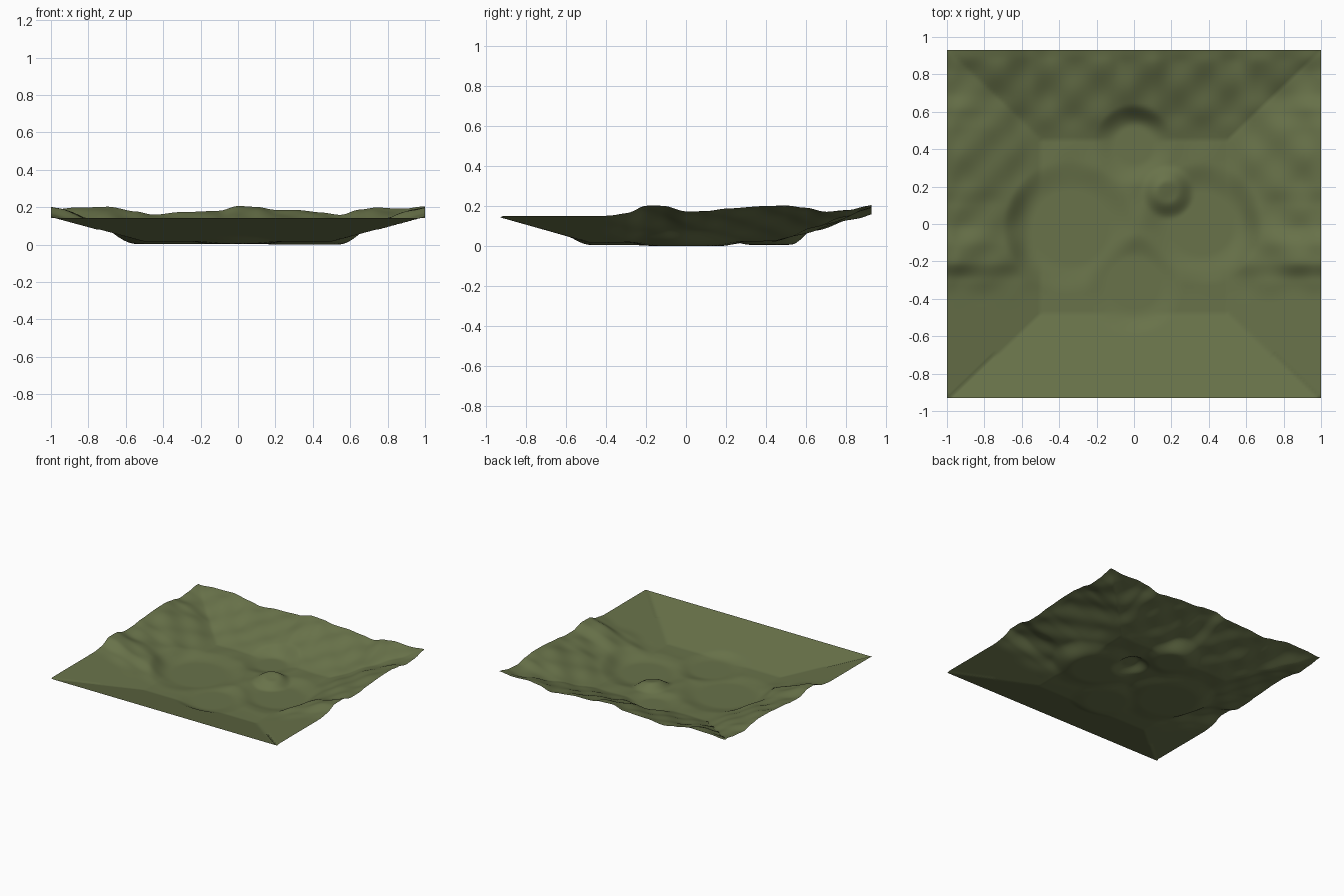
import bpy, bmesh, math

if "Cube" in bpy.data.objects:
    bpy.data.objects.remove(bpy.data.objects["Cube"])

NX, NY = 128, 124
HX, HY = 1.0, 0.93

# Heights of the rolling rim above the base ramp
BACK = [(-1, .035), (-.85, .046), (-.7, .053), (-.55, .025), (-.45, .01), (-.3, .022),
        (-.1, .03), (0, .055), (.1, .05), (.2, .035), (.3, .034), (.45, .02), (.55, .009),
        (.65, .034), (.75, .048), (.9, .04), (1, .052)]
SIDE = [(-.93, 0), (-.42, 0), (-.3, .018), (-.2, .05), (-.12, .05), (0, .021), (.1, .024),
        (.2, .035), (.4, .05), (.5, .05), (.6, .04), (.7, .02), (.8, .026), (.93, .05)]

# Levelled hollows: x, y, inner radius, outer radius, floor height
HOLLOWS = [(-.34, -.02, .20, .36, .017), (.36, .0, .17, .33, .014),
           (0, -.32, .14, .27, .018), (0, .42, .10, .22, .020)]


def smooth(a, b, v):
    t = min(1, max(0, (v - a) / (b - a)))
    return t * t * (3 - 2 * t)


def profile(points, v):
    for (a, p), (b, q) in zip(points, points[1:]):
        if v <= b:
            return p + (q - p) * smooth(a, b, v)
    return points[-1][1]


def height(x, y):
    # Four ramps around a flat floor
    side = max(0, (abs(x) - .5) / .5)
    front = max(0, (-y - .48) / .45)
    back = max(0, (y - .45) / .48)
    ramp = max(side, front, back)
    z = .03 + .135 * ramp if front < side or front < back else .03 + .127 * ramp

    # Rolling ground that fades out toward the front
    near_back = 1 / (HY - y + .03) ** 2
    near_side = 1 / (HX - abs(x) + .03) ** 2
    roll = (profile(BACK, x) * near_back + profile(SIDE, y) * near_side) / (near_back + near_side)
    ripple = .004 * math.sin(21 * (x + y)) + .003 * math.sin(24 * (x - y) + 1)
    fade = smooth(-.46, -.2, y)
    z += fade * (roll * (.25 + .75 * smooth(0, .9, ramp))
                 + ripple * (.3 + .7 * smooth(0, .3, ramp)) * (1 - .7 * smooth(.85, 1, ramp)))

    # Hollows
    for cx, cy, inner, outer, level in HOLLOWS:
        d = math.hypot(x - cx, y - cy)
        z += (level - z) * (1 - smooth(inner, outer, d))

    # Small round mound
    z += .045 * (1 - smooth(.05, .145, math.hypot(x - .18, y - .17)))
    return z


# Ground sheet
bm = bmesh.new()
grid = []
for j in range(NY + 1):
    y = -HY + 2 * HY * j / NY
    grid.append([bm.verts.new((-HX + 2 * HX * i / NX, y, height(-HX + 2 * HX * i / NX, y)))
                 for i in range(NX + 1)])
for j in range(NY):
    for i in range(NX):
        a, b = grid[j][i], grid[j][i + 1]
        c, d = grid[j + 1][i + 1], grid[j + 1][i]
        bm.faces.new((a, b, c))
        bm.faces.new((a, c, d))

# Rest the lowest point on the ground
low = min(v.co.z for v in bm.verts)
for v in bm.verts:
    v.co.z -= low
for f in bm.faces:
    f.smooth = True

mesh = bpy.data.meshes.new("terrain")
bm.to_mesh(mesh)
bm.free()
terrain = bpy.data.objects.new("terrain", mesh)
bpy.context.collection.objects.link(terrain)

moss = bpy.data.materials.new("moss green")
moss.diffuse_color = (.14, .17, .068, 1)
moss.use_nodes = True
moss.node_tree.nodes["Principled BSDF"].inputs["Base Color"].default_value = moss.diffuse_color
mesh.materials.append(moss)
